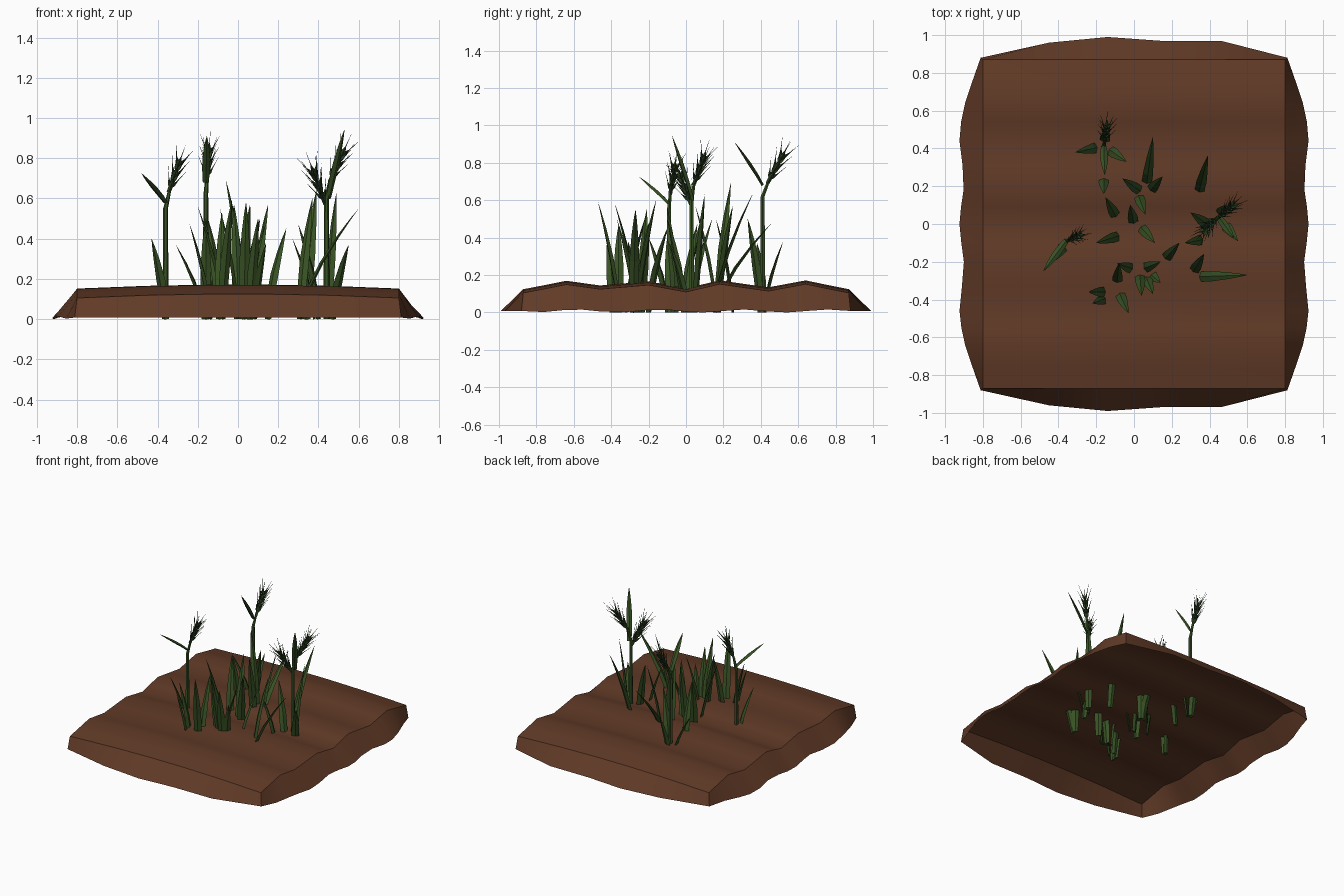
import bpy, math
from mathutils import Vector

if "Cube" in bpy.data.objects:
    bpy.data.objects.remove(bpy.data.objects["Cube"])


def material(name, rgb):
    m = bpy.data.materials.new(name)
    m.diffuse_color = (*rgb, 1)
    m.use_nodes = True
    m.node_tree.nodes["Principled BSDF"].inputs["Base Color"].default_value = m.diffuse_color
    return m


SOIL = material("brown soil", (0.12, 0.043, 0.02))
LEAF = material("leaf green", (0.04, 0.085, 0.018))
HEAD = material("dark ear green", (0.025, 0.05, 0.015))


def make(name, verts, faces, mat, smooth=False):
    me = bpy.data.meshes.new(name)
    me.from_pydata(verts, [], faces)
    me.materials.append(mat)
    me.polygons.foreach_set("use_smooth", [smooth] * len(me.polygons))
    ob = bpy.data.objects.new(name, me)
    bpy.context.collection.objects.link(ob)
    return ob


class Parts:
    """Collects tapered tubes into one mesh."""

    def __init__(self):
        self.v, self.f = [], []

    def tube(self, path, sizes, side, sides=4):
        # path: points, sizes: (half width, half thickness), side: width direction
        start = len(self.v)
        for i, p in enumerate(path):
            t = (path[min(i + 1, len(path) - 1)] - path[max(i - 1, 0)]).normalized()
            s = (side - t * side.dot(t)).normalized()
            n = t.cross(s)
            w, h = sizes[i]
            for k in range(sides):
                a = 2 * math.pi * k / sides
                self.v.append(p + s * w * math.cos(a) + n * h * math.sin(a))
        for i in range(len(path) - 1):
            for k in range(sides):
                a, b = start + i * sides + k, start + i * sides + (k + 1) % sides
                self.f.append((a, b, b + sides, a + sides))
        self.f.append(tuple(start + k for k in reversed(range(sides))))
        end = start + (len(path) - 1) * sides
        self.f.append(tuple(end + k for k in range(sides)))

    def blade(self, base, tip, width=0.027, bend=1.5):
        base, tip = Vector(base), Vector(tip)
        d = tip - base
        side = Vector((-d.y, d.x, 0)).normalized()
        path, sizes = [], []
        for t, w in ((0, .75), (.25, .95), (.5, 1), (.75, .66), (.9, .32), (1, .02)):
            q = t ** bend
            path.append(base + Vector((d.x * q, d.y * q, d.z * t)))
            sizes.append((width * w, 0.009 * w))
        self.tube(path, sizes, side)


# Soil: open-bottomed ridged slab with a sloping skirt
xs = [-.8, -.45, -.14, .14, .46, .8]
ys = [-.87, -.76, -.64, -.55, -.46, -.33, -.2, -.1, 0, .09, .18, .31, .44, .54, .64, .76, .87]
PROFILE = [(-.87, .125), (-.64, .17), (-.46, .145), (-.2, .167), (0, .13),
           (.18, .172), (.44, .135), (.64, .172), (.87, .125)]


def soil_z(x, y):
    for (y0, z0), (y1, z1) in zip(PROFILE, PROFILE[1:]):
        if y <= y1 + 1e-6:
            t = (y - y0) / (y1 - y0)
            t = t * t * (3 - 2 * t)
            return z0 + (z1 - z0) * t - .02 * (x / .8) ** 2
    return .1


nx, ny = len(xs), len(ys)
verts = [Vector((x, y, soil_z(x, y))) for y in ys for x in xs]
faces = [(j * nx + i, j * nx + i + 1, (j + 1) * nx + i + 1, (j + 1) * nx + i)
         for j in range(ny - 1) for i in range(nx - 1)]
ring = [i for i in range(nx)] + [j * nx + nx - 1 for j in range(1, ny)]
ring += [(ny - 1) * nx + i for i in range(nx - 2, -1, -1)] + [j * nx for j in range(ny - 2, 0, -1)]
OUT = [.01, .09, .12, .1, .1, .01]
rim0 = len(verts)
for idx in ring:
    p = verts[idx]
    i, j = idx % nx, idx // nx
    x, y = p.x, p.y
    if j in (0, ny - 1):
        y += math.copysign(OUT[i], y)
    if i in (0, nx - 1):
        e = max(0, (abs(y) - .62) / .25)
        x += math.copysign(.012 + (.1 + .012 * math.cos(y * 14)) * max(0, 1 - e), x)
    verts.append(Vector((x, y, .008 + .008 * math.cos(y * 14 + 2) * (abs(y) < .86))))
n = len(ring)
for k in range(n):
    a, b = k, (k + 1) % n
    faces.append((ring[b], ring[a], rim0 + a, rim0 + b))
soil = make("soil_mound", verts, faces, SOIL, True)
bpy.context.view_layer.objects.active = soil
soil.select_set(True)
bpy.ops.object.shade_smooth_by_angle(angle=math.radians(30))

# Grass tufts: (base x, base y, tip x, tip y, tip z) for each blade
TUFTS = {
    "front_left": [(-.08, -.36, -.03, -.47, .59), (-.14, -.39, -.22, -.42, .4),
                   (-.14, -.36, -.24, -.36, .47), (-.09, -.32, -.08, -.21, .53)],
    "front_middle": [(.0, -.24, -.09, -.21, .55), (.04, -.24, .14, -.2, .48),
                     (.03, -.26, .04, -.38, .58), (.06, -.27, .1, -.37, .5),
                     (.08, -.26, .14, -.31, .38), (.15, -.2, .24, -.1, .45)],
    "centre": [(-.07, -.06, -.2, -.1, .56), (0, 0, -.02, .1, .57), (.03, -.01, .11, -.1, .5),
               (-.09, .03, -.15, .14, .5)],
    "back_middle": [(.06, .16, .1, .46, .48), (.04, .17, -.06, .24, .69),
                    (.08, .17, .15, .25, .57), (.02, .16, .06, .05, .57),
                    (-.16, .25, -.16, .16, .5)],
    "right": [(.31, -.28, .6, -.27, .55), (.31, -.26, .37, -.16, .6), (.38, -.08, .27, -.1, .4),
              (.34, .15, .39, .36, .64)],
    "stalk_feet": [(-.36, -.1, -.43, -.2, .4), (-.17, .41, -.31, .38, .37),
                   (-.14, .4, -.04, .33, .5), (-.16, .42, -.14, .52, .38),
                   (.4, -.01, .3, .06, .47), (.47, .01, .55, -.09, .37), (.45, .05, .49, .1, .63)],
}
for name, blades in TUFTS.items():
    part = Parts()
    for bx, by, tx, ty, tz in blades:
        part.blade((bx, by, 0), (tx, ty, tz))
    make("grass_" + name, part.v, part.f, LEAF)


# Grain ear: core with rings of pointed grains and long thin awns
def ear(part, base, tip):
    base, tip = Vector(base), Vector(tip)
    d = tip - base
    ax = d.normalized()
    s = ax.cross(Vector((0, 1, 0))).normalized()
    u = ax.cross(s)
    L = d.length
    part.tube([base, base + d * .4, base + d * .75], [(.01,) * 2, (.012,) * 2, (.002,) * 2], s)
    for row in range(5):
        for k in range(4):
            a = math.pi / 2 * (k + .5 * (row % 2))
            r = s * math.cos(a) + u * math.sin(a)
            p = base + d * (.1 + .13 * row)
            g = (ax + r * .5).normalized()
            side = ax.cross(r)
            part.tube([p, p + g * L * .1, p + g * L * .24],
                      [(.004,) * 2, (.011, .009), (.001,) * 2], side)
            q = p + g * L * .2
            w = (ax + r * .42).normalized()
            part.tube([q, q + w * L * .3], [(.0025,) * 2, (.0005,) * 2], side, 3)


# Stalks: points, then ears and flag leaf (base, tip)
STALKS = [
    ("left", [(-.36, -.09, 0), (-.36, -.09, .55), (-.34, -.085, .64)],
     [((-.345, -.085, .63), (-.27, -.05, .84))],
     ((-.36, -.09, .58), (-.48, -.25, .725))),
    ("back", [(-.16, .41, 0), (-.16, .41, .62), (-.155, .44, .7)],
     [((-.155, .435, .69), (-.14, .55, .9))],
     ((-.16, .41, .68), (-.155, .26, .91))),
    ("right", [(.44, .03, 0), (.44, .03, .6), (.46, .045, .7)],
     [((.455, .04, .68), (.55, .12, .89)), ((.435, .03, .57), (.35, -.06, .8))],
     ((.45, .035, .6), (.53, -.075, .945))),
]
for name, pts, ears, (lb, lt) in STALKS:
    stem = Parts()
    stem.tube([Vector(p) for p in pts], [(.015,) * 2, (.012,) * 2, (.008,) * 2], Vector((1, 0, 0)), 6)
    stem.blade(lb, lt, .02, 1.1)
    make("stalk_" + name, stem.v, stem.f, LEAF)
    top = Parts()
    for b, t in ears:
        ear(top, b, t)
    make("grain_ear_" + name, top.v, top.f, HEAD)
